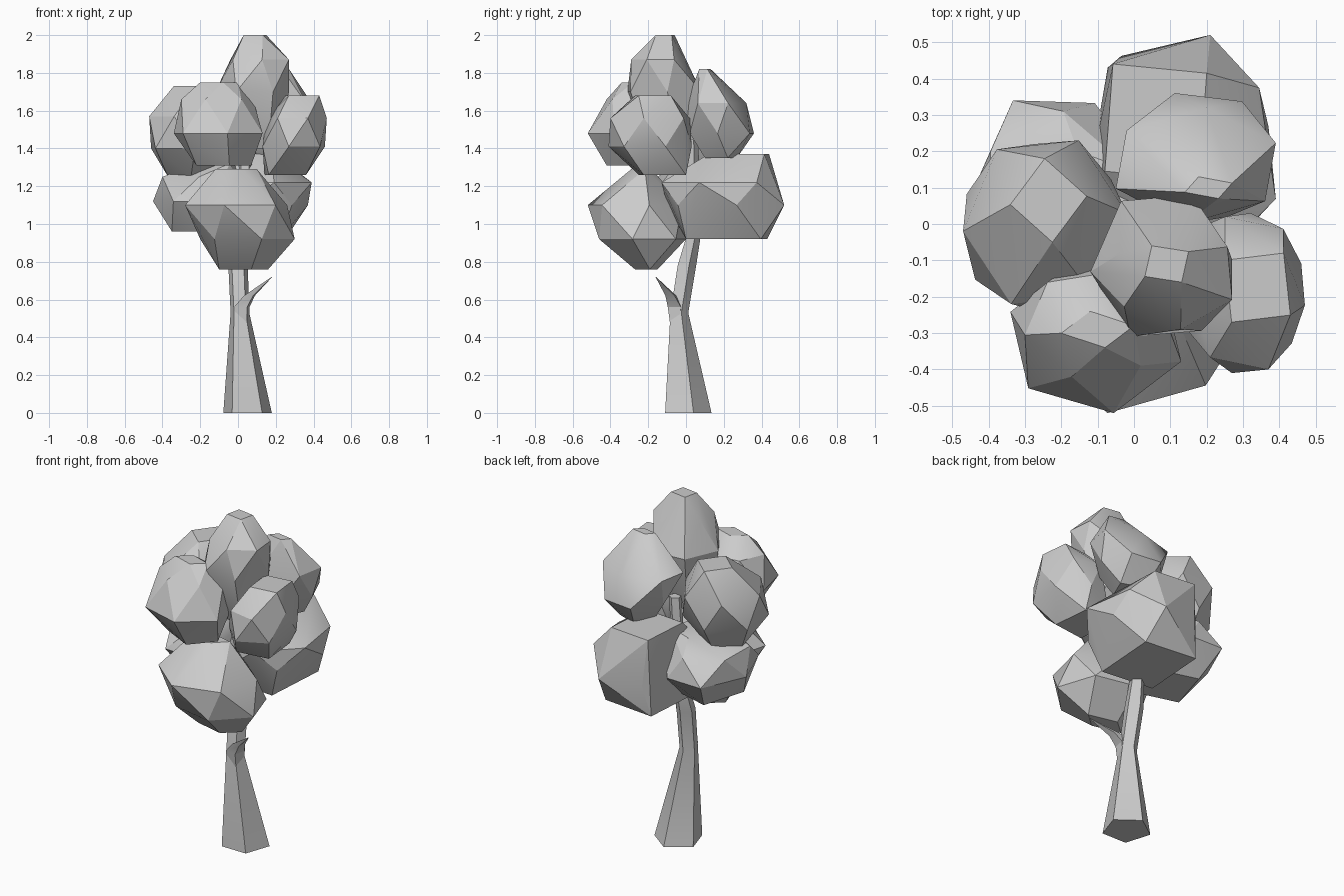
import bpy
import bmesh
import math

default_cube = bpy.data.objects.get("Cube")
if default_cube:
    bpy.data.objects.remove(default_cube, do_unlink=True)

# Single flat colour
grey = bpy.data.materials.new("plain_grey")
grey.use_nodes = True
colour = (0.6, 0.6, 0.6, 1)
grey.diffuse_color = colour
for node in grey.node_tree.nodes:
    if node.type == "BSDF_PRINCIPLED":
        node.inputs["Base Color"].default_value = colour


def finish(name, bm):
    """Turn a bmesh into a named, shaded object."""
    bmesh.ops.recalc_face_normals(bm, faces=bm.faces[:])
    mesh = bpy.data.meshes.new(name)
    bm.to_mesh(mesh)
    bm.free()
    mesh.materials.append(grey)
    obj = bpy.data.objects.new(name, mesh)
    bpy.context.collection.objects.link(obj)
    bpy.ops.object.select_all(action="DESELECT")
    obj.select_set(True)
    bpy.context.view_layer.objects.active = obj
    bpy.ops.object.shade_smooth_by_angle(angle=math.radians(25))
    return obj


def polygon(sides, turn):
    """Corners of a regular polygon on the unit circle."""
    angles = [turn + math.tau * i / sides for i in range(sides)]
    return [(math.cos(a), math.sin(a)) for a in angles]


def limb(name, rings, sides, turn):
    """Skin horizontal rings given as (x, y, z, radius)."""
    bm = bmesh.new()
    loops = [[bm.verts.new((x + radius * u, y + radius * v, z))
              for u, v in polygon(sides, turn)] for x, y, z, radius in rings]
    for low, high in zip(loops, loops[1:]):
        for i in range(sides):
            j = (i + 1) % sides
            bm.faces.new((low[i], low[j], high[j], high[i]))
    bm.faces.new(loops[0][::-1])
    bm.faces.new(loops[-1])
    return finish(name, bm)


def spread(values, low, high):
    """Move values so that they span low to high."""
    start, end = min(values), max(values)
    return [low + (v - start) / (end - start) * (high - low) for v in values]


def foliage(name, turn, *sections):
    """Faceted clump wrapped around sections (z, x low, x high, y low, y high).
    The end sections are four-sided, the middle ones six-sided and staggered."""
    bm = bmesh.new()
    for index, (z, x_low, x_high, y_low, y_high) in enumerate(sections):
        sides = 4 if index in (0, len(sections) - 1) else 6
        us, vs = zip(*polygon(sides, turn + index * math.pi / 6))
        for x, y in zip(spread(us, x_low, x_high), spread(vs, y_low, y_high)):
            bm.verts.new((x, y, z))
    bmesh.ops.convex_hull(bm, input=bm.verts[:])
    loose = [v for v in bm.verts if not v.link_faces]
    bmesh.ops.delete(bm, geom=loose, context="VERTS")
    bmesh.ops.dissolve_limit(bm, angle_limit=math.radians(6),
                             verts=bm.verts[:], edges=bm.edges[:])
    return finish(name, bm)


# Trunk: flared foot, narrow waist, leaning back into the crown
limb("trunk", [(0.05, 0, 0, 0.135), (0.01, -0.04, 0.53, 0.052),
               (0, 0, 0.78, 0.054), (0.01, 0.04, 0.95, 0.04),
               (0.05, 0.03, 1.45, 0.035)], 5, 0.3)

# Broken side twig with a root tapering down the trunk
limb("twig", [(0.04, -0.055, 0.28, 0.004), (0.02, -0.055, 0.56, 0.05),
              (0.06, -0.08, 0.62, 0.035), (0.18, -0.16, 0.72, 0.002)], 4, 0.6)

# Lower crown: three broad clumps around the trunk top
foliage("lower_front_foliage", 0.3,
        (0.76, -0.1, 0.16, -0.27, -0.15),
        (0.92, -0.2, 0.3, -0.46, 0),
        (1.1, -0.28, 0.26, -0.52, -0.02),
        (1.29, -0.12, 0.1, -0.29, -0.18))
foliage("lower_back_foliage", 0.7,
        (0.92, -0.1, 0.25, 0, 0.43),
        (1.1, -0.12, 0.37, -0.1, 0.52),
        (1.22, -0.1, 0.39, -0.13, 0.48),
        (1.37, -0.08, 0.2, 0.12, 0.44))
foliage("lower_right_foliage", 0.5,
        (0.96, -0.35, 0, -0.12, 0.22),
        (1.12, -0.45, 0, -0.2, 0.34),
        (1.25, -0.4, 0, -0.15, 0.31),
        (1.32, -0.2, 0, -0.05, 0.2))

# Upper crown: four clumps in a ring
foliage("upper_front_foliage", 0.2,
        (1.31, -0.22, 0.07, -0.42, -0.2),
        (1.48, -0.34, 0.13, -0.52, -0.1),
        (1.66, -0.3, 0.08, -0.42, -0.13),
        (1.75, -0.2, 0, -0.34, -0.24))
foliage("upper_left_foliage", 0.9,
        (1.26, 0.14, 0.36, -0.25, 0),
        (1.41, 0.13, 0.46, -0.41, 0.03),
        (1.56, 0.15, 0.47, -0.4, 0.02),
        (1.68, 0.25, 0.43, -0.27, -0.08))
foliage("upper_back_foliage", 0.4,
        (1.35, 0.1, 0.28, 0.1, 0.27),
        (1.48, 0, 0.37, 0.02, 0.36),
        (1.64, -0.05, 0.39, 0, 0.32),
        (1.82, 0.14, 0.27, 0.07, 0.13))
foliage("upper_right_foliage", 0.1,
        (1.25, -0.37, -0.15, -0.1, 0.13),
        (1.4, -0.46, -0.04, -0.25, 0.22),
        (1.57, -0.47, -0.02, -0.22, 0.23),
        (1.73, -0.34, -0.13, -0.05, 0.18))

# Crown tip
foliage("top_foliage", 0.6,
        (1.4, -0.05, 0.2, -0.2, 0),
        (1.7, -0.12, 0.27, -0.31, 0.08),
        (1.87, -0.04, 0.27, -0.29, 0),
        (2, 0.03, 0.15, -0.16, -0.06))
